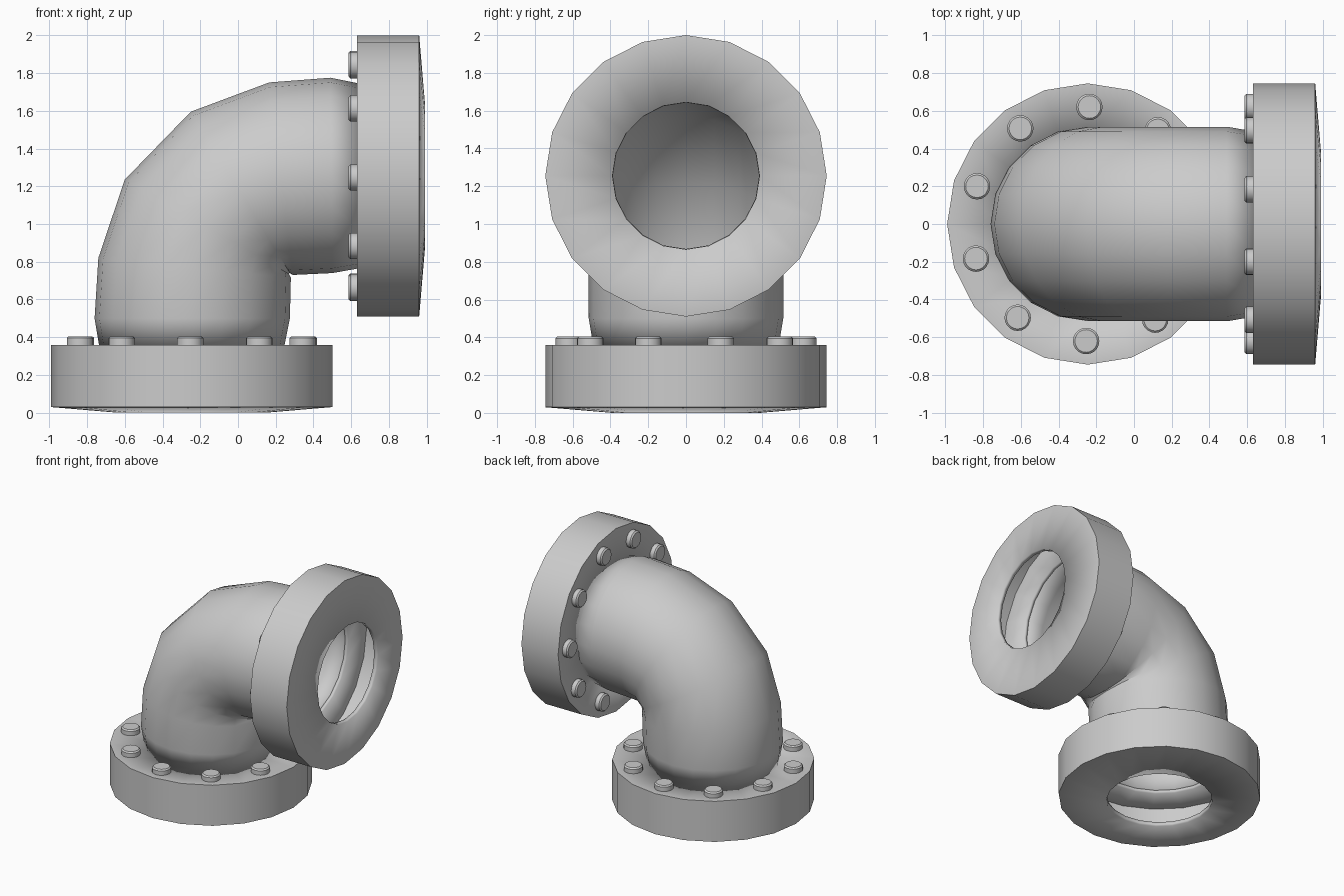
import bpy, bmesh, math
from mathutils import Vector, Matrix

if "Cube" in bpy.data.objects:
    bpy.data.objects.remove(bpy.data.objects["Cube"])

SIDES = 20
AX, AZ, END = -0.245, 1.255, 0.99   # lower axis x, upper axis z, upper end x
R_FLANGE, R_HOLE, PLATE = 0.745, 0.39, 0.36


def finish(obj):
    bpy.ops.object.select_all(action='DESELECT')
    obj.select_set(True)
    bpy.context.view_layer.objects.active = obj
    bpy.ops.object.shade_smooth_by_angle(angle=math.radians(32))


def make(name, bm):
    me = bpy.data.meshes.new(name)
    bm.to_mesh(me)
    bm.free()
    obj = bpy.data.objects.new(name, me)
    bpy.context.collection.objects.link(obj)
    return obj


def loft(name, sections, thickness):
    """Skin rings given as (outer xz, inner xz, y radius) and thicken inward."""
    bm = bmesh.new()
    rings = []
    for (ox, oz), (ix, iz), ry in sections:
        c = Vector(((ox + ix) / 2, 0, (oz + iz) / 2))
        u = Vector((ox, 0, oz)) - c
        v = Vector((0, -ry, 0))
        angles = [2 * math.pi * k / SIDES for k in range(SIDES)]
        rings.append([bm.verts.new(c + u * math.cos(a) + v * math.sin(a)) for a in angles])
    for a, b in zip(rings, rings[1:]):
        for k in range(SIDES):
            n = (k + 1) % SIDES
            bm.faces.new((a[k], a[n], b[n], b[k]))
    obj = make(name, bm)
    finish(obj)
    m = obj.modifiers.new("wall", 'SOLIDIFY')
    m.thickness = thickness
    m.offset = -1
    return obj


# Hollow flanges: (radius, distance from the open end)
profile = [(R_HOLE, 0), (R_FLANGE, 0.03), (R_FLANGE, PLATE), (0.47, PLATE)]
loft("lower_flange", [((AX - r, h), (AX + r, h), r) for r, h in profile], 0.035)
loft("side_flange", [((END - h, AZ + r), (END - h, AZ - r), r)
                     for r, h in reversed(profile)], 0.035)

# Bent pipe, rings pivot about the inner corner
loft("elbow_pipe", [
    ((-0.735, 0.35), (0.245, 0.35), 0.49),
    ((-0.76, 0.50), (0.275, 0.50), 0.515),
    ((-0.74, 0.82), (0.28, 0.715), 0.515),
    ((-0.60, 1.235), (0.27, 0.735), 0.515),
    ((-0.25, 1.595), (0.275, 0.74), 0.515),
    ((0.165, 1.75), (0.29, 0.73), 0.515),
    ((0.49, 1.775), (0.50, 0.74), 0.515),
    ((0.64, 1.745), (0.64, 0.765), 0.49),
], 0.03)


# Bolt heads with softened outer edge
def bolt(name, loc, direction):
    bm = bmesh.new()
    bmesh.ops.create_cone(bm, cap_ends=True, segments=20, radius1=0.07,
                          radius2=0.07, depth=0.06)
    top = [e for e in bm.edges if all(v.co.z > 0 for v in e.verts)]
    bmesh.ops.bevel(bm, geom=top, offset=0.01, segments=1, affect='EDGES')
    rot = Vector((0, 0, 1)).rotation_difference(Vector(direction)).to_matrix().to_4x4()
    bm.transform(Matrix.Translation(loc) @ rot)
    finish(make(name, bm))


for i in range(10):
    a = math.radians(89.2 + 36 * i)
    c, s = 0.62 * math.cos(a), 0.62 * math.sin(a)
    bolt(f"lower_bolt_{i}", (AX + c, s, PLATE + 0.015), (0, 0, 1))
    bolt(f"side_bolt_{i}", (END - PLATE - 0.015, s, AZ + c), (-1, 0, 0))
